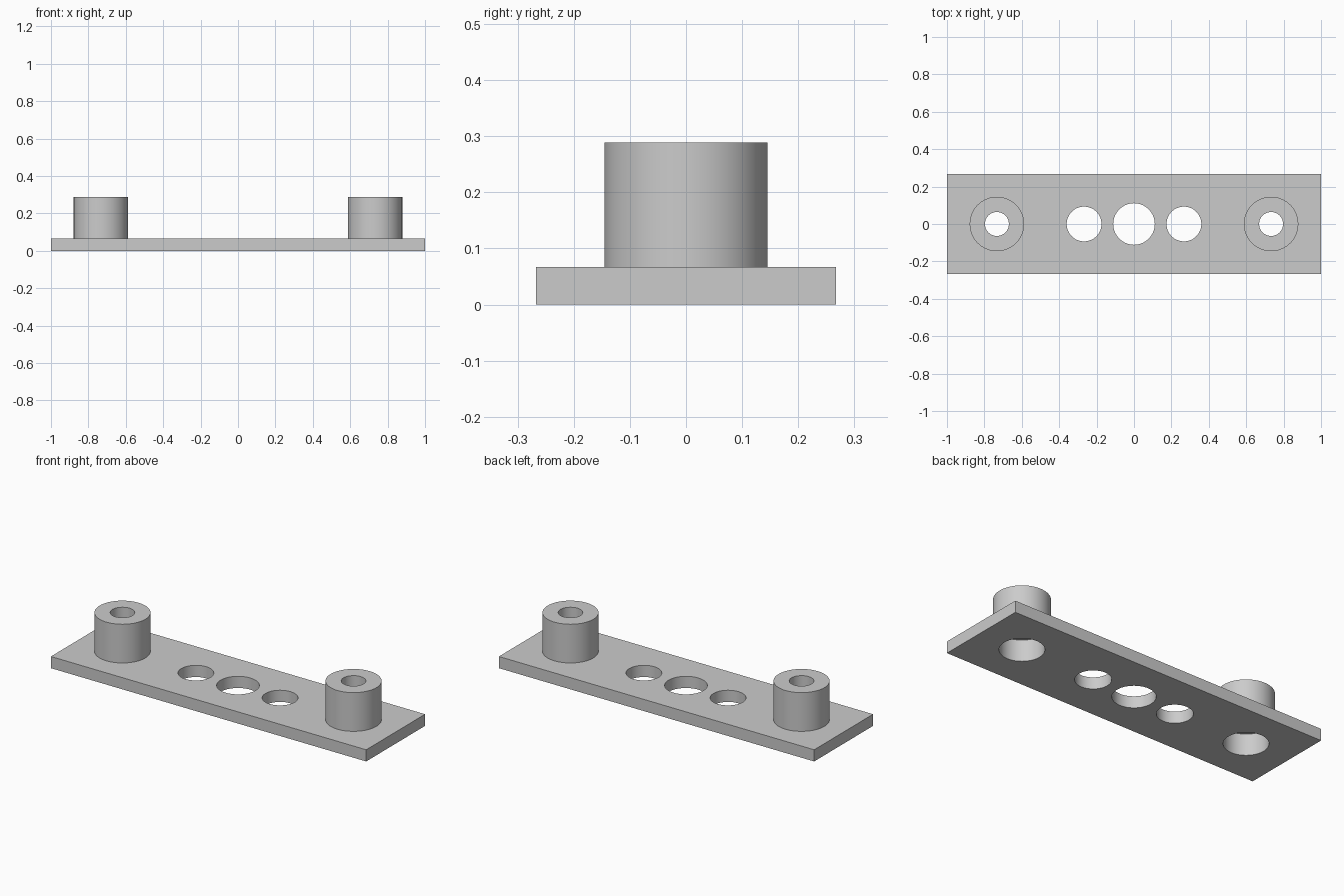
import bpy, bmesh, math
from mathutils import Matrix

if "Cube" in bpy.data.objects:
    bpy.data.objects.remove(bpy.data.objects["Cube"], do_unlink=True)

SEGMENTS = 72
LENGTH, WIDTH, THICK = 2.0, 0.534, 0.067
BOSS_X, BOSS_R, BOSS_TOP = 0.733, 0.1455, 0.289
BORE_R, RECESS_R, RECESS_TOP = 0.064, 0.115, 0.122

# Plain grey finish
grey = bpy.data.materials.new("grey")
grey.use_nodes = True
colour = (0.6, 0.6, 0.6, 1)
grey.diffuse_color = colour
grey.node_tree.nodes["Principled BSDF"].inputs["Base Color"].default_value = colour


def make_object(name, bm):
    bmesh.ops.recalc_face_normals(bm, faces=bm.faces)
    mesh = bpy.data.meshes.new(name)
    bm.to_mesh(mesh)
    bm.free()
    mesh.materials.append(grey)
    obj = bpy.data.objects.new(name, mesh)
    bpy.context.collection.objects.link(obj)
    return obj


def smooth(obj):
    bpy.ops.object.select_all(action="DESELECT")
    obj.select_set(True)
    bpy.context.view_layer.objects.active = obj
    bpy.ops.object.shade_smooth_by_angle(angle=math.radians(30))


# Base plate
bm = bmesh.new()
bmesh.ops.create_cube(bm, size=1, matrix=Matrix.Translation((0, 0, THICK / 2))
                      @ Matrix.Diagonal((LENGTH, WIDTH, THICK, 1)))
plate = make_object("base_plate", bm)

# Holes through the plate: centre, its two neighbours and the boss recesses
bm = bmesh.new()
for x, radius in ((0, 0.111), (-0.267, 0.093), (0.267, 0.093),
                  (-BOSS_X, RECESS_R), (BOSS_X, RECESS_R)):
    bmesh.ops.create_cone(bm, cap_ends=True, segments=SEGMENTS, radius1=radius,
                          radius2=radius, depth=0.4, matrix=Matrix.Translation((x, 0, 0)))
cutter = make_object("hole_cutter", bm)
cutter.hide_render = True

cut = plate.modifiers.new("holes", "BOOLEAN")
cut.operation = "DIFFERENCE"
cut.solver = "EXACT"
cut.object = cutter
bpy.ops.object.select_all(action="DESELECT")
bpy.context.view_layer.objects.active = plate
plate.select_set(True)
bpy.ops.object.modifier_apply(modifier=cut.name)
bpy.data.objects.remove(cutter, do_unlink=True)
smooth(plate)

# Bosses: stepped tubes, with a narrow bore above and a wide recess below
profile = [(BOSS_R, THICK), (BOSS_R, BOSS_TOP), (BORE_R, BOSS_TOP),
           (BORE_R, RECESS_TOP), (RECESS_R, RECESS_TOP), (RECESS_R, THICK)]
for name, x in (("left_boss", BOSS_X), ("right_boss", -BOSS_X)):
    bm = bmesh.new()
    verts = [bm.verts.new((r, 0, z)) for r, z in profile]
    edges = [bm.edges.new((a, b)) for a, b in zip(verts, verts[1:] + verts[:1])]
    bmesh.ops.spin(bm, geom=verts + edges, cent=(0, 0, 0), axis=(0, 0, 1),
                   angle=math.tau, steps=SEGMENTS, use_merge=True)
    bmesh.ops.remove_doubles(bm, verts=bm.verts, dist=0.0001)
    boss = make_object(name, bm)
    boss.location.x = x
    smooth(boss)
